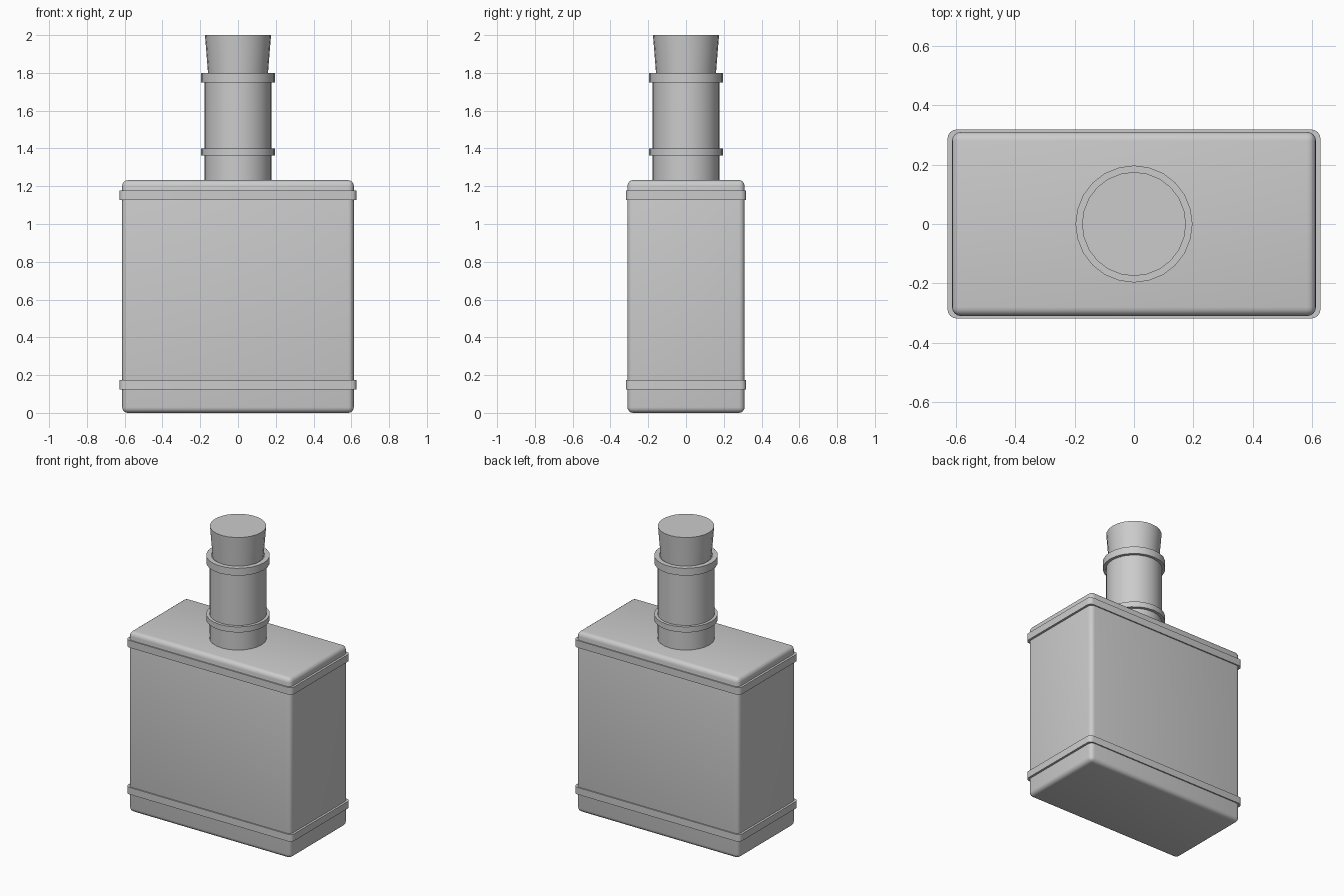
import bpy, bmesh, math

if "Cube" in bpy.data.objects:
    bpy.data.objects.remove(bpy.data.objects["Cube"])


def make_object(name, bm, angle=35):
    bmesh.ops.recalc_face_normals(bm, faces=bm.faces)
    mesh = bpy.data.meshes.new(name)
    bm.to_mesh(mesh)
    bm.free()
    ob = bpy.data.objects.new(name, mesh)
    bpy.context.collection.objects.link(ob)
    bpy.ops.object.select_all(action='DESELECT')
    ob.select_set(True)
    bpy.context.view_layer.objects.active = ob
    bpy.ops.object.shade_smooth_by_angle(angle=math.radians(angle))
    return ob


def skin(name, loops, closed=False):
    """Bridge equal-length point loops; cap the ends or join them round."""
    bm = bmesh.new()
    rows = [[bm.verts.new(p) for p in loop] for loop in loops]
    pairs = list(zip(rows, rows[1:]))
    if closed:
        pairs.append((rows[-1], rows[0]))
    else:
        bm.faces.new(rows[0])
        bm.faces.new(rows[-1])
    n = len(rows[0])
    for a, b in pairs:
        for i in range(n):
            j = (i + 1) % n
            bm.faces.new((a[i], a[j], b[j], b[i]))
    return make_object(name, bm)


def circle(r, z, n):
    return [(r * math.cos(2 * math.pi * i / n), r * math.sin(2 * math.pi * i / n), z)
            for i in range(n)]


def rounded_rect(hx, hy, r, z, steps=4):
    pts = []
    for q, (sx, sy) in enumerate([(1, 1), (-1, 1), (-1, -1), (1, -1)]):
        for k in range(steps + 1):
            a = math.pi / 2 * (q + k / steps)
            pts.append((sx * (hx - r) + r * math.cos(a), sy * (hy - r) + r * math.sin(a), z))
    return pts


# Rectangular body with rounded edges
bm = bmesh.new()
bmesh.ops.create_cube(bm, size=1)
for v in bm.verts:
    v.co = (v.co.x * 1.226, v.co.y * 0.62, (v.co.z + 0.5) * 1.232)
bmesh.ops.bevel(bm, geom=bm.edges[:], offset=0.03, segments=4, profile=0.5, affect='EDGES')
make_object("bottle_body", bm)

# Straps around the body
for name, z0, z1 in [("lower_strap", 0.125, 0.173), ("upper_strap", 1.128, 1.177)]:
    skin(name, [rounded_rect(0.60, 0.297, 0.02, z0), rounded_rect(0.628, 0.318, 0.03, z0),
                rounded_rect(0.628, 0.318, 0.03, z1), rounded_rect(0.60, 0.297, 0.02, z1)],
         closed=True)

# Neck and its two collars
SIDES = 24
skin("neck", [circle(0.177, 1.22, SIDES), circle(0.177, 1.795, SIDES)])
for name, z0, z1 in [("lower_collar", 1.362, 1.400), ("lip_collar", 1.75, 1.80)]:
    skin(name, [circle(0.165, z0, SIDES), circle(0.197, z0, SIDES),
                circle(0.197, z1, SIDES), circle(0.165, z1, SIDES)], closed=True)

# Tapered stopper
skin("stopper", [circle(0.158, 1.79, SIDES), circle(0.175, 2.0, SIDES)])
